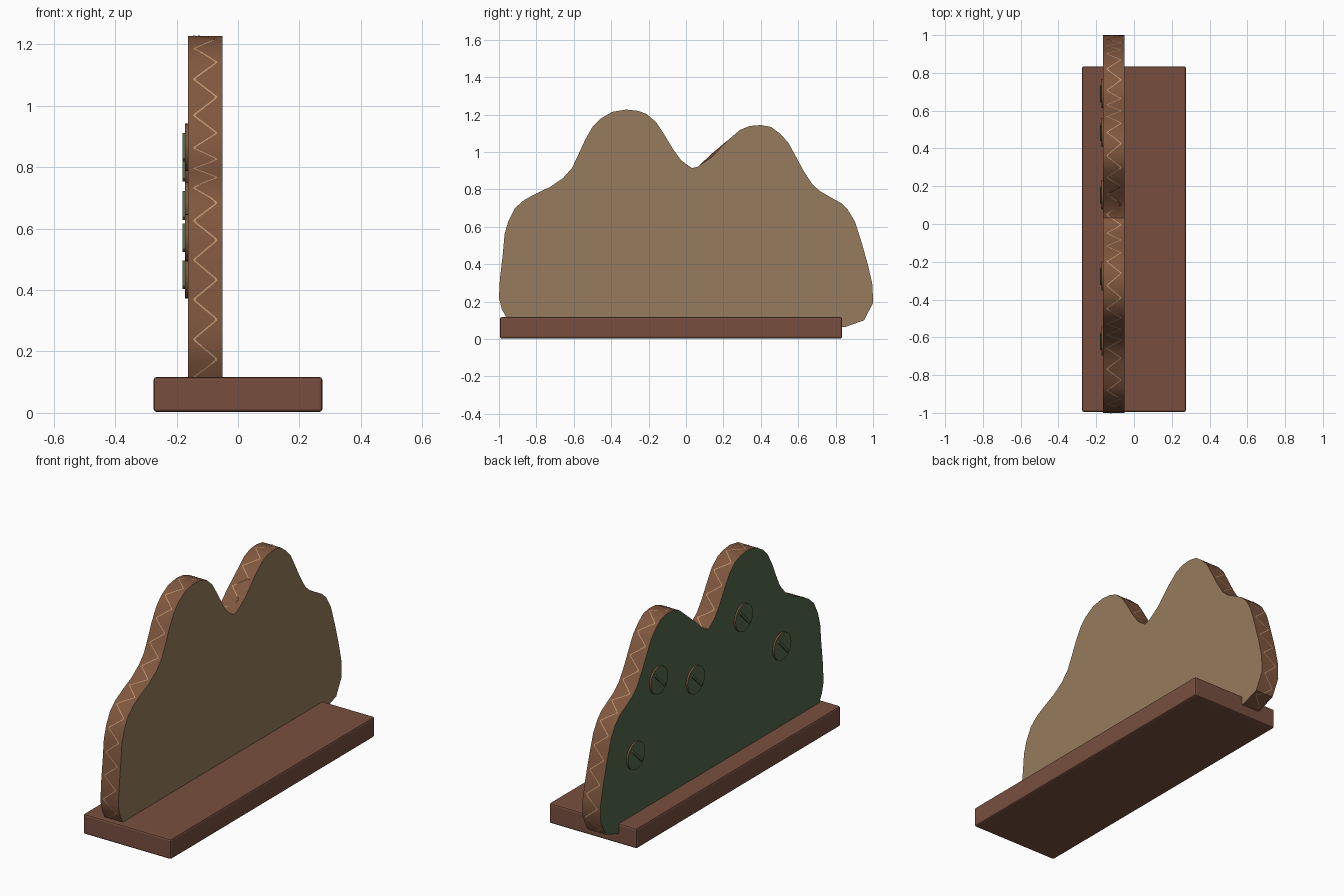
import bpy, bmesh, math
from mathutils import Matrix, Vector

cube = bpy.data.objects.get("Cube")
if cube:
    bpy.data.objects.remove(cube, do_unlink=True)


def linear(c):
    return c / 12.92 if c <= 0.04045 else ((c + 0.055) / 1.055) ** 2.4


def material(name, hexa):
    rgb = [linear(int(hexa[i:i + 2], 16) / 255) for i in (0, 2, 4)]
    mat = bpy.data.materials.new(name)
    mat.use_nodes = True
    mat.diffuse_color = (*rgb, 1)
    node = next(n for n in mat.node_tree.nodes if n.type == 'BSDF_PRINCIPLED')
    node.inputs["Base Color"].default_value = (*rgb, 1)
    node.inputs["Roughness"].default_value = 0.8
    return mat


BASE = material("base brown", "774F3F")
EDGE = material("edge brown", "80573F")
TAN = material("tan face", "967C5D")
GREEN = material("dark green", "526A4D")
LINE = material("pale zigzag", "BD9670")


def add_object(name, bm, mats, smooth=False):
    mesh = bpy.data.meshes.new(name)
    bm.to_mesh(mesh)
    bm.free()
    obj = bpy.data.objects.new(name, mesh)
    bpy.context.collection.objects.link(obj)
    for m in mats:
        mesh.materials.append(m)
    if smooth:
        bpy.ops.object.select_all(action='DESELECT')
        obj.select_set(True)
        bpy.context.view_layer.objects.active = obj
        bpy.ops.object.shade_smooth_by_angle(angle=math.radians(30))
    return obj


def box(bm, centre, size, angle=0):
    mat = (Matrix.Translation(centre) @ Matrix.Rotation(angle, 4, 'X')
           @ Matrix.Diagonal((*size, 1)))
    bmesh.ops.create_cube(bm, size=1, matrix=mat)


# Base plank with softly bevelled edges
bm = bmesh.new()
box(bm, (0, -0.08, 0.06), (0.55, 1.83, 0.114))
plank = add_object("base_plank", bm, [BASE])
bevel = plank.modifiers.new("soft edges", 'BEVEL')
bevel.width = 0.01
bevel.segments = 2

# Two-humped outline (y, z), from the front foot over the top to the rear foot
OUTLINE = [
    (-.93, .06), (-.985, .16), (-1, .22), (-.995, .32), (-.98, .45), (-.97, .56),
    (-.95, .63), (-.914, .7), (-.866, .743), (-.797, .78), (-.727, .813),
    (-.658, .86), (-.61, .914), (-.578, .98), (-.54, 1.064), (-.5, 1.134),
    (-.46, 1.176), (-.396, 1.214), (-.32, 1.227), (-.257, 1.22), (-.21, 1.203),
    (-.16, 1.16), (-.118, 1.096), (-.07, 1.016), (-.027, .957), (0, .936),
    (.032, .914), (.064, .922), (.14, .975), (.225, 1.064), (.289, 1.118),
    (.34, 1.139), (.4, 1.144), (.455, 1.134), (.5, 1.1), (.545, 1.053),
    (.583, .984), (.626, .904), (.674, .829), (.717, .79), (.78, .754),
    (.829, .727), (.866, .69), (.904, .626), (.94, .513), (.973, .396),
    (.997, .289), (1, .193), (.952, .1), (.85, .064)]
X_GREEN, X_TAN = -0.163, -0.05
X_MID = (X_GREEN + X_TAN) / 2


def green_side_z(y, z):
    # the green side runs straighter out of the notch
    return z + 0.018 if 0.1 < y < 0.2 else z


# Upright panel: tan on one side, green on the other, brown round the edge
bm = bmesh.new()
tan = [bm.verts.new((X_TAN, y, z)) for y, z in OUTLINE]
green = [bm.verts.new((X_GREEN, y, green_side_z(y, z))) for y, z in OUTLINE]
bm.faces.new(tan).material_index = 1
bm.faces.new(green).material_index = 2
count = len(OUTLINE)
for i in range(count):
    j = (i + 1) % count
    bm.faces.new((tan[i], tan[j], green[j], green[i]))
bmesh.ops.recalc_face_normals(bm, faces=bm.faces)
add_object("upright_panel", bm, [EDGE, TAN, GREEN], smooth=True)

# Zigzag ribbon lying just outside the panel edge
PERIOD, SWING, HALF, LIFT, STEP = 0.13, 0.036, 0.0035, 0.002, 0.0065
bm = bmesh.new()
travel, previous = 0.0, None
for a, b in zip(OUTLINE, OUTLINE[1:]):
    start, end = Vector(a), Vector(b)
    along = end - start
    normal = Vector((-along.y, along.x)).normalized() * LIFT
    steps = max(1, round(along.length / STEP))
    for k in range(steps):
        p = start + along * k / steps + normal
        if 0.1 < p.x < 0.2:
            p.y += 0.012
        phase = ((travel + along.length * k / steps) / PERIOD) % 1
        x = X_MID + SWING * max(-1, min(1, 4.3 * abs(phase - 0.5) - 1.07))
        pair = [bm.verts.new((x + s * HALF, p.x, p.y)) for s in (-1, 1)]
        if previous:
            bm.faces.new((previous[0], previous[1], pair[1], pair[0]))
        previous = pair
    travel += along.length
add_object("edge_zigzag", bm, [LINE])

# Round studs with a raised diagonal bar on the green side
STUDS = [(-.275, .865), (-.62, .57), (.155, .675), (.485, .8), (.69, .45)]
for n, (y, z) in enumerate(STUDS, 1):
    bm = bmesh.new()
    place = Matrix.Translation((X_GREEN - 0.002, y, z)) @ Matrix.Rotation(math.pi / 2, 4, 'Y')
    bmesh.ops.create_cone(bm, cap_ends=True, segments=32, radius1=0.077,
                          radius2=0.077, depth=0.016, matrix=place)
    for f in bm.faces:
        f.material_index = 0 if abs(f.normal.x) > 0.9 else 1
    add_object(f"stud_disc_{n}", bm, [GREEN, EDGE], smooth=True)
    bm = bmesh.new()
    box(bm, (X_GREEN - 0.011, y, z), (0.014, 0.118, 0.014), math.pi / 4)
    add_object(f"stud_bar_{n}", bm, [GREEN])
